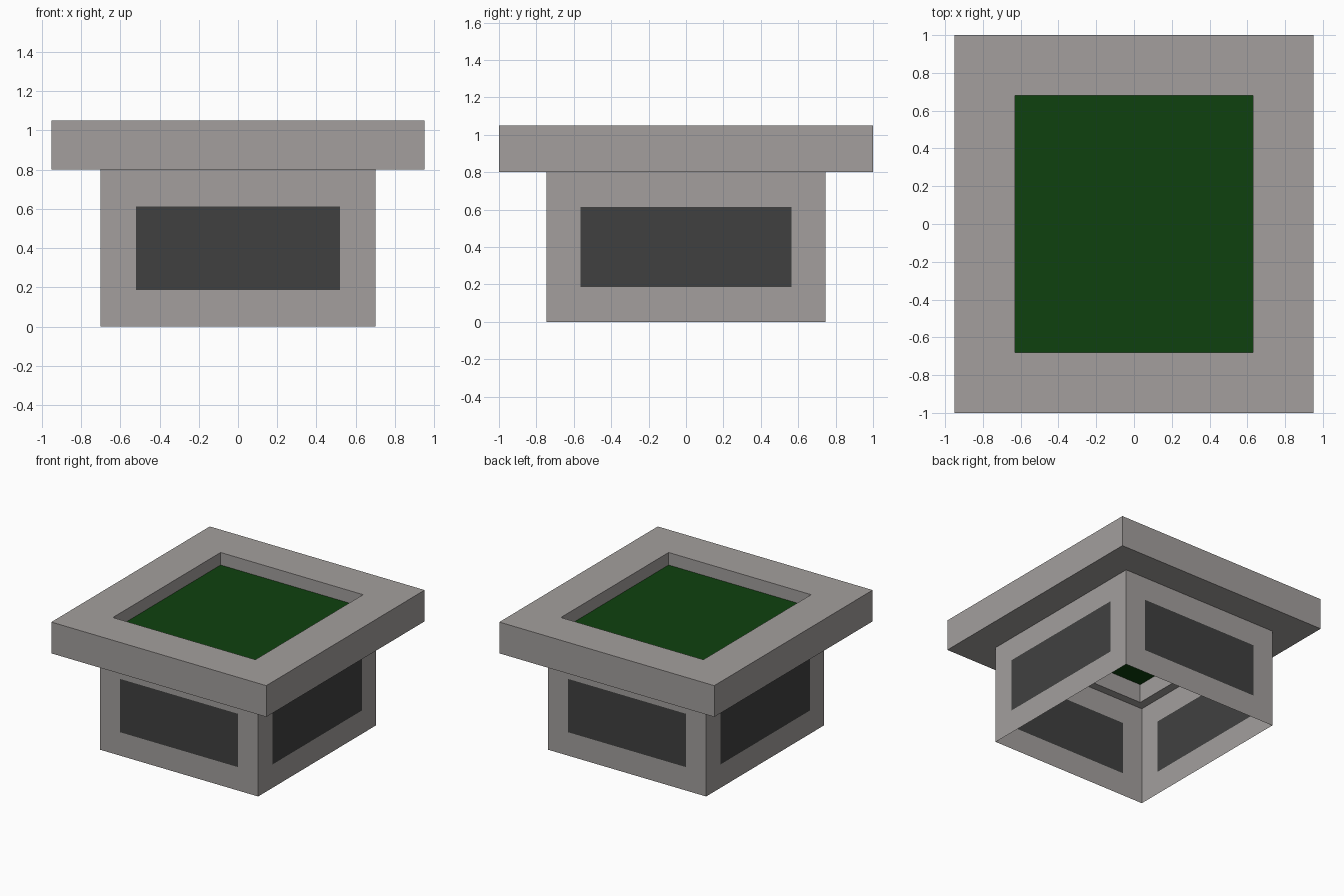
import bpy, bmesh

if "Cube" in bpy.data.objects:
    bpy.data.objects.remove(bpy.data.objects["Cube"])


def material(name, rgb):
    m = bpy.data.materials.new(name)
    m.diffuse_color = (*rgb, 1.0)
    m.use_nodes = True
    m.node_tree.nodes["Principled BSDF"].inputs["Base Color"].default_value = m.diffuse_color
    return m


STONE = material("warm grey stone", (0.366, 0.347, 0.337))
DARK = material("dark panel", (0.051, 0.051, 0.051))
GREEN = material("dark green", (0.0045, 0.053, 0.0045))


def finish(name, bm, mats):
    bmesh.ops.remove_doubles(bm, verts=bm.verts, dist=1e-5)
    bmesh.ops.recalc_face_normals(bm, faces=bm.faces)
    mesh = bpy.data.meshes.new(name)
    bm.to_mesh(mesh)
    bm.free()
    for m in mats:
        mesh.materials.append(m)
    obj = bpy.data.objects.new(name, mesh)
    bpy.context.collection.objects.link(obj)
    return obj


def rect(bm, hx, hy, z):
    return [bm.verts.new((sx * hx, sy * hy, z))
            for sx, sy in ((-1, -1), (1, -1), (1, 1), (-1, 1))]


def bridge(bm, a, b):
    for i in range(4):
        j = (i + 1) % 4
        bm.faces.new((a[i], a[j], b[j], b[i]))


# Base: thin open-bottomed walls, each split 3 x 3 with a dark centre panel
HX, HY = 0.70, 0.745
bm = bmesh.new()


def wall(place, half, panel):
    us = (-half, -panel, panel, half)
    zs = (0.0, 0.187, 0.613, 0.80)
    grid = [[bm.verts.new(place(u, z)) for u in us] for z in zs]
    for r in range(3):
        for c in range(3):
            f = bm.faces.new((grid[r][c], grid[r][c + 1],
                              grid[r + 1][c + 1], grid[r + 1][c]))
            f.material_index = int(r == 1 and c == 1)


for s in (-1, 1):
    wall(lambda u, z: (-s * u, s * HY, z), HX, 0.52)
    wall(lambda u, z: (s * HX, s * u, z), HY, 0.563)
base = finish("base_walls", bm, [STONE, DARK])
# make sure the open shell faces outward
for p in base.data.polygons:
    if p.center.dot(p.normal) < 0:
        p.flip()

# Rim: wide square frame with a through opening
bm = bmesh.new()
loops = [rect(bm, 0.95, 1.0, 0.80), rect(bm, 0.95, 1.0, 1.05),
         rect(bm, 0.63, 0.68, 1.05), rect(bm, 0.63, 0.68, 0.80)]
for k in range(4):
    bridge(bm, loops[k], loops[(k + 1) % 4])
finish("rim_frame", bm, [STONE])

# Green sheet sunk in the opening
bm = bmesh.new()
bm.faces.new(rect(bm, 0.63, 0.68, 0.95))
sheet = finish("green_top", bm, [GREEN])
if sheet.data.polygons[0].normal.z < 0:
    sheet.data.polygons[0].flip()
